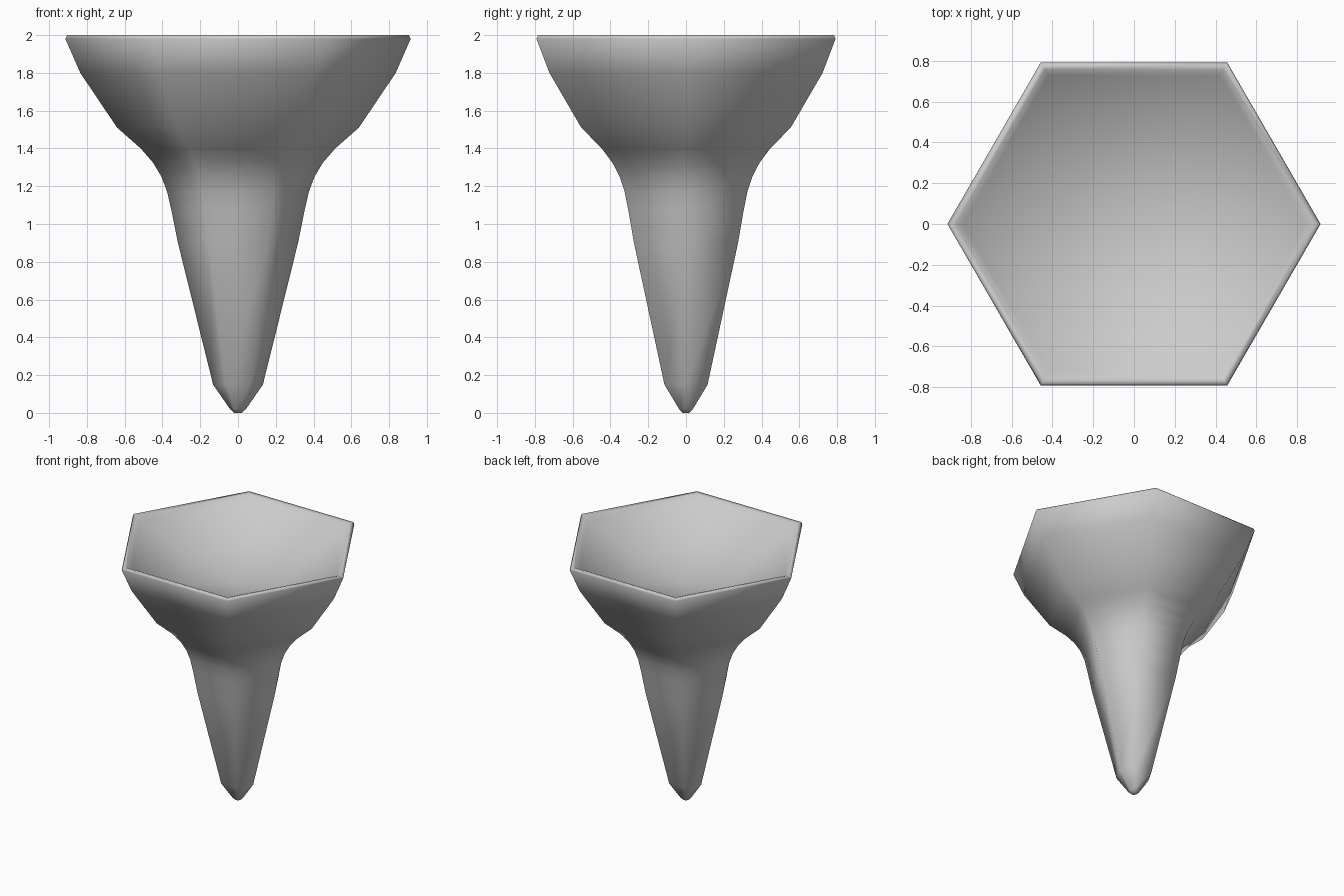
import bpy, bmesh, math

if "Cube" in bpy.data.objects:
    bpy.data.objects.remove(bpy.data.objects["Cube"])

SIDES = 6

# Corner radius and height, from the tip up the outside, over the rim, into the dish
PROFILE = [(0.02, 0.0), (0.042, 0.02), (0.132, 0.15), (0.318, 0.90),
           (0.352, 1.07), (0.375, 1.17), (0.405, 1.25), (0.45, 1.325),
           (0.515, 1.40), (0.64, 1.51), (0.835, 1.80), (0.914, 1.98),
           (0.905, 2.0), (0.875, 1.993), (0.84, 1.96), (0.45, 1.78)]
DISH_BOTTOM = 1.68


def ring(bm, radius, z):
    return [bm.verts.new((radius * math.cos(i * math.tau / SIDES),
                          radius * math.sin(i * math.tau / SIDES), z))
            for i in range(SIDES)]


bm = bmesh.new()
rings = [ring(bm, r, z) for r, z in PROFILE]

# Hexagonal walls
for low, high in zip(rings, rings[1:]):
    for i in range(SIDES):
        j = (i + 1) % SIDES
        bm.faces.new((low[i], low[j], high[j], high[i]))

# Closed tip and shallow dished top
bm.faces.new(rings[0][::-1])
center = bm.verts.new((0, 0, DISH_BOTTOM))
for i in range(SIDES):
    bm.faces.new((rings[-1][i], rings[-1][(i + 1) % SIDES], center))

bmesh.ops.recalc_face_normals(bm, faces=bm.faces)
for face in bm.faces:
    face.smooth = True

mesh = bpy.data.meshes.new("hexagonal_peg")
bm.to_mesh(mesh)
bm.free()
peg = bpy.data.objects.new("hexagonal_peg", mesh)
bpy.context.collection.objects.link(peg)
